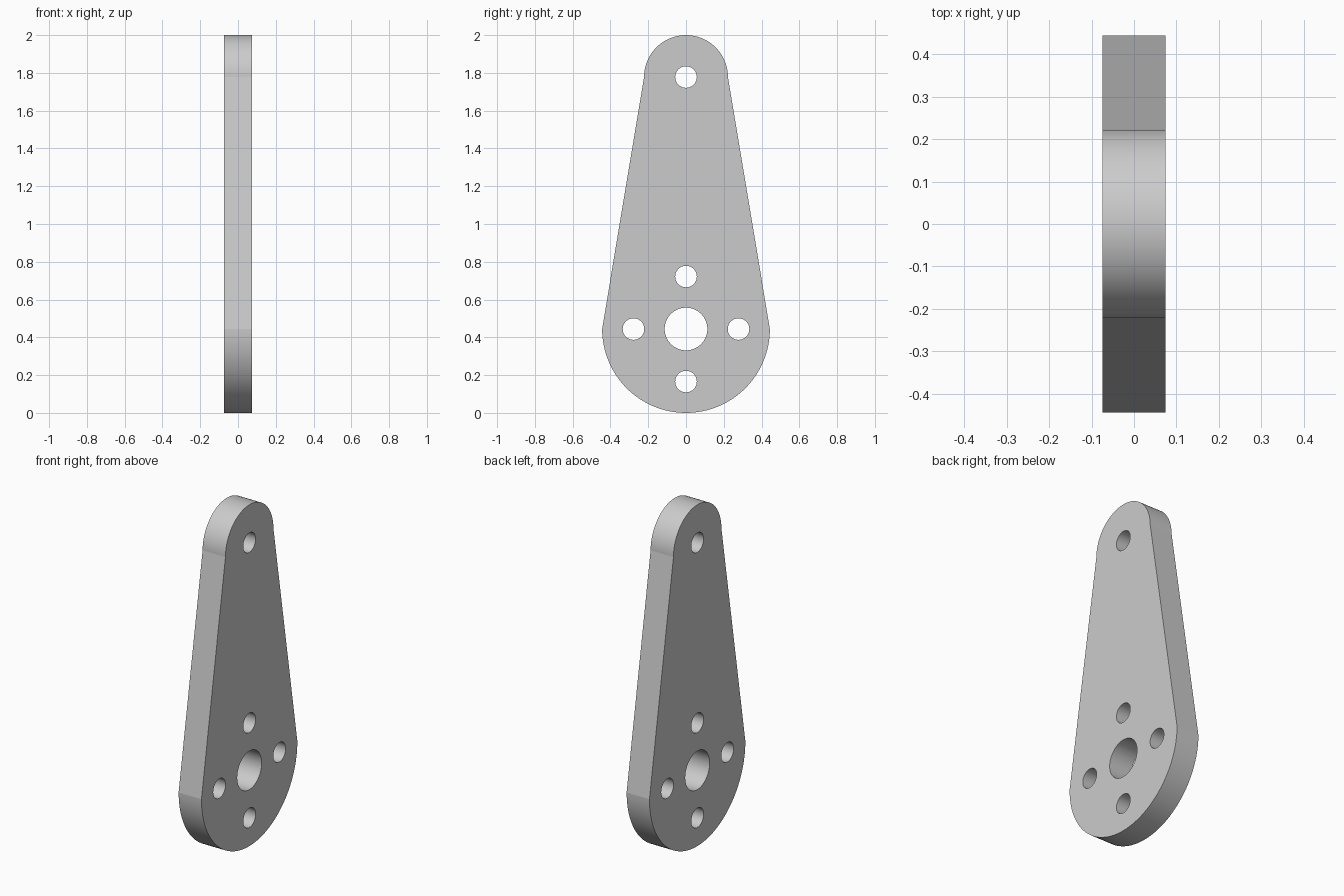
import bpy
import bmesh
from math import sin, cos, pi, radians

cube = bpy.data.objects.get("Cube")
if cube:
    bpy.data.objects.remove(cube)

THICKNESS = 0.148
BIG_R, SMALL_R = 0.444, 0.222
LOW_Z, HIGH_Z = BIG_R, 2 - SMALL_R
BOLT_OFFSET, BOLT_R, BORE_R = 0.278, 0.057, 0.113
STEPS = 64


def arc(y, z, r, start, sweep, count):
    """Points on an arc in the YZ plane."""
    return [(y + r * cos(start + sweep * i / STEPS),
             z + r * sin(start + sweep * i / STEPS)) for i in range(count)]


def add_loop(bm, points):
    verts = [bm.verts.new((-THICKNESS / 2, y, z)) for y, z in points]
    for a, b in zip(verts, verts[1:] + verts[:1]):
        bm.edges.new((a, b))


# Outline: two half circles joined by straight tapered sides
bm = bmesh.new()
add_loop(bm, arc(0, HIGH_Z, SMALL_R, 0, pi, STEPS + 1)
         + arc(0, LOW_Z, BIG_R, pi, pi, STEPS + 1))

# Pivot hole, centre bore and four bolt holes around it
holes = [(0, HIGH_Z, BOLT_R), (0, LOW_Z, BORE_R)]
for i in range(4):
    holes.append((BOLT_OFFSET * cos(i * pi / 2),
                  LOW_Z + BOLT_OFFSET * sin(i * pi / 2), BOLT_R))
for y, z, r in holes:
    add_loop(bm, arc(y, z, r, 0, 2 * pi, STEPS))

# Fill the face and give it thickness
bmesh.ops.triangle_fill(bm, use_beauty=True, edges=bm.edges[:], normal=(1, 0, 0))
result = bmesh.ops.extrude_face_region(bm, geom=bm.faces[:])
moved = [v for v in result["geom"] if isinstance(v, bmesh.types.BMVert)]
bmesh.ops.translate(bm, vec=(THICKNESS, 0, 0), verts=moved)
bmesh.ops.recalc_face_normals(bm, faces=bm.faces[:])
mesh = bpy.data.meshes.new("lever_plate")
bm.to_mesh(mesh)
bm.free()
plate = bpy.data.objects.new("lever_plate", mesh)
bpy.context.collection.objects.link(plate)

# Plain grey metal
grey = bpy.data.materials.new("light_grey")
grey.use_nodes = True
colour = (0.6, 0.6, 0.6, 1)
grey.diffuse_color = colour
grey.node_tree.nodes["Principled BSDF"].inputs["Base Color"].default_value = colour
mesh.materials.append(grey)

# Smooth arcs, crisp rims and side joints
bpy.ops.object.select_all(action="DESELECT")
plate.select_set(True)
bpy.context.view_layer.objects.active = plate
bpy.ops.object.shade_smooth_by_angle(angle=radians(8))
